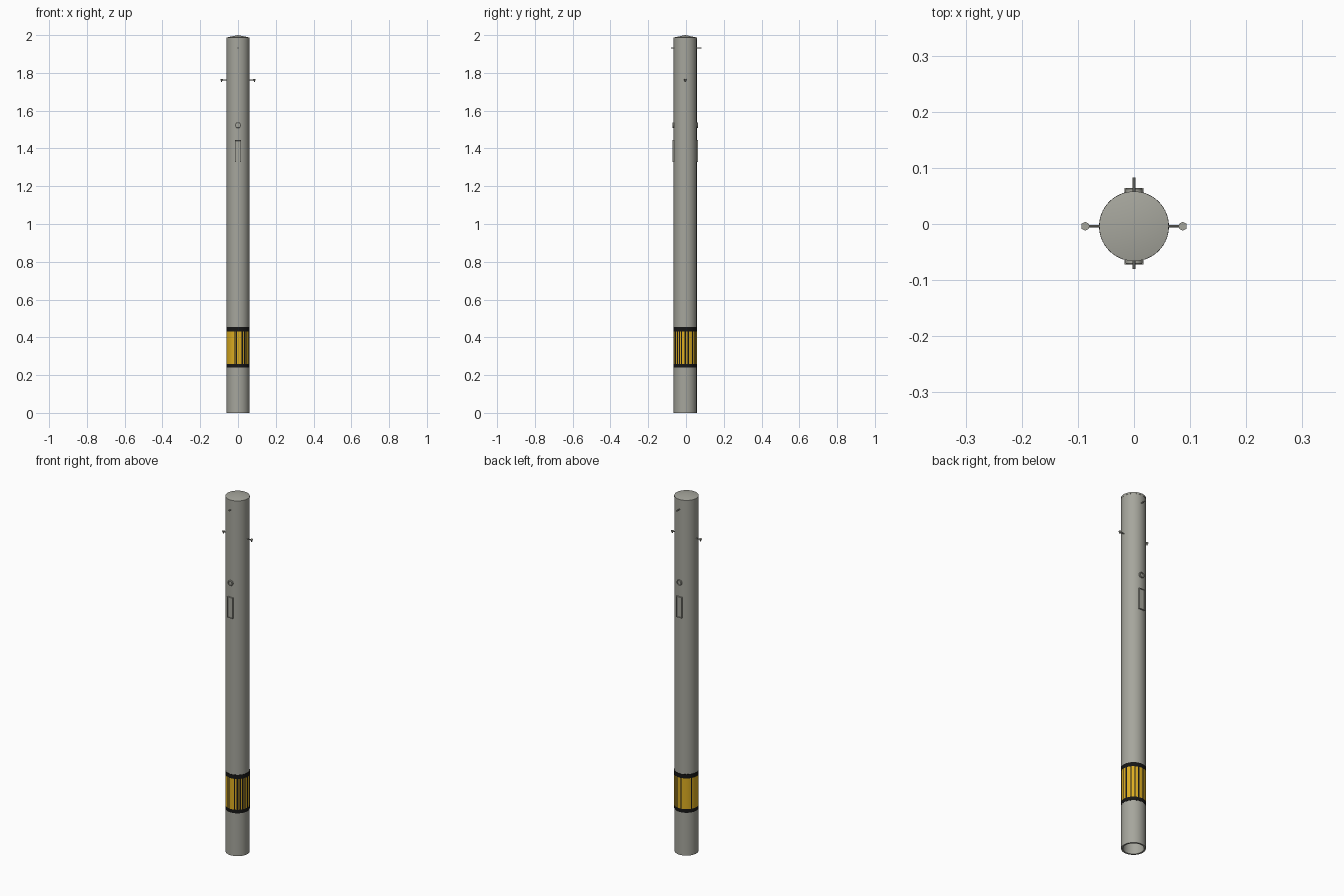
import bpy, bmesh, math
from mathutils import Matrix, Vector

if "Cube" in bpy.data.objects:
    bpy.data.objects.remove(bpy.data.objects["Cube"])

CY = -0.004      # pole axis in y
R = 0.061        # pole radius


def material(name, col):
    m = bpy.data.materials.new(name)
    m.diffuse_color = (*col, 1)
    m.use_nodes = True
    m.node_tree.nodes["Principled BSDF"].inputs["Base Color"].default_value = m.diffuse_color
    return m


GREY = material("warm grey", (0.38, 0.38, 0.335))
YELLOW = material("sign yellow", (0.72, 0.42, 0.015))
BLACK = material("black", (0.008, 0.008, 0.008))


def finish(name, bm, mats, smooth=True):
    me = bpy.data.meshes.new(name)
    bmesh.ops.recalc_face_normals(bm, faces=bm.faces)
    bm.to_mesh(me)
    bm.free()
    ob = bpy.data.objects.new(name, me)
    bpy.context.collection.objects.link(ob)
    for m in mats:
        me.materials.append(m)
    if smooth:
        bpy.ops.object.select_all(action='DESELECT')
        ob.select_set(True)
        bpy.context.view_layer.objects.active = ob
        bpy.ops.object.shade_smooth_by_angle(angle=math.radians(30))
    return ob


def lathe(bm, profile, n, closed=False):
    """Spin (radius, z) points around the pole axis."""
    rings = []
    for r, z in profile:
        if r == 0:
            rings.append([bm.verts.new((0, CY, z))] * n)
        else:
            rings.append([bm.verts.new((r * math.cos(2 * math.pi * i / n),
                                        CY + r * math.sin(2 * math.pi * i / n), z))
                          for i in range(n)])
    pairs = list(zip(rings, rings[1:])) + ([(rings[-1], rings[0])] if closed else [])
    for a, b in pairs:
        for i in range(n):
            j = (i + 1) % n
            vs = list(dict.fromkeys((a[i], a[j], b[j], b[i])))
            bm.faces.new(vs)


# hollow pole tube
bm = bmesh.new()
lathe(bm, [(R - 0.009, 0), (R, 0), (R, 1.982), (R - 0.009, 1.982)], 48, closed=True)
finish("pole", bm, [GREY])

# shallow conical cap
bm = bmesh.new()
lathe(bm, [(0, 1.978), (R + 0.001, 1.978), (R + 0.001, 1.987), (0, 2.0)], 48)
finish("cap", bm, [GREY])

# yellow wrap with black borders and upright stripes (angles in degrees, front = 270)
STRIPES = [253, 261, 291, 303, 306, 318, 330, 342, 0, 15, 39, 57, 75, 99, 150]
bm = bmesh.new()
r = R + 0.0012
lathe(bm, [(R - 0.001, 0.24), (r, 0.24), (r, 0.26), (r, 0.432), (r, 0.455),
           (R - 0.001, 0.455)], 120)
for f in bm.faces:
    c = f.calc_center_median()
    ang = math.degrees(math.atan2(c.y - CY, c.x)) % 360
    stripe = any(abs((ang - s + 180) % 360 - 180) < 1.6 for s in STRIPES)
    f.material_index = 1 if stripe or not 0.26 < c.z < 0.432 else 0
finish("warning_band", bm, [YELLOW, BLACK])


def rod(bm, start, end, radius, n=8):
    d = Vector(end) - Vector(start)
    mat = Matrix.Translation((Vector(start) + Vector(end)) / 2) @ \
        d.to_track_quat('Z', 'Y').to_matrix().to_4x4()
    bmesh.ops.create_cone(bm, cap_ends=True, segments=n, radius1=radius,
                          radius2=radius, depth=d.length, matrix=mat)


# side pegs with small downward-pointing heads
for s, side in ((-1, "left"), (1, "right")):
    bm = bmesh.new()
    rod(bm, (s * 0.055, CY, 1.763), (s * 0.088, CY, 1.763), 0.0025)
    bmesh.ops.create_cone(bm, cap_ends=True, segments=6, radius1=0.002, radius2=0.008,
                          depth=0.014, matrix=Matrix.Translation((s * 0.087, CY, 1.760)))
    finish(side + "_peg", bm, [GREY], False)

# parts repeated on front and back
for s, side, reach in ((-1, "front", 0.076), (1, "back", 0.087)):
    # upper pin
    bm = bmesh.new()
    rod(bm, (0, CY + s * 0.055, 1.932), (0, CY + s * reach, 1.932), 0.003)
    finish(side + "_pin", bm, [GREY])

    # round socket: open ring with a recessed centre
    bm = bmesh.new()
    n = 16
    prof = [(0.0155, 0.055), (0.0155, 0.066), (0.0135, 0.068), (0.011, 0.068), (0.011, 0.062)]
    rings = [[bm.verts.new((q * math.cos(2 * math.pi * i / n), CY + s * d,
                            1.523 + q * math.sin(2 * math.pi * i / n)))
              for i in range(n)] for q, d in prof]
    for a, b in zip(rings, rings[1:]):
        for i in range(n):
            j = (i + 1) % n
            bm.faces.new((a[i], a[j], b[j], b[i]))
    bm.faces.new(rings[-1])
    finish(side + "_socket", bm, [GREY])

    # hatch: raised plate with an inset panel
    bm = bmesh.new()
    bmesh.ops.create_cube(bm, size=1, matrix=Matrix.Translation((0, CY + s * 0.061, 1.386))
                          @ Matrix.Diagonal((0.034, 0.014, 0.116, 1)))
    bmesh.ops.recalc_face_normals(bm, faces=bm.faces)
    outer = [f for f in bm.faces if f.normal.y * s > 0.9]
    bmesh.ops.inset_region(bm, faces=outer, thickness=0.004, depth=0)
    bmesh.ops.inset_region(bm, faces=outer, thickness=0.001, depth=-0.003)
    finish(side + "_hatch", bm, [GREY], False)
